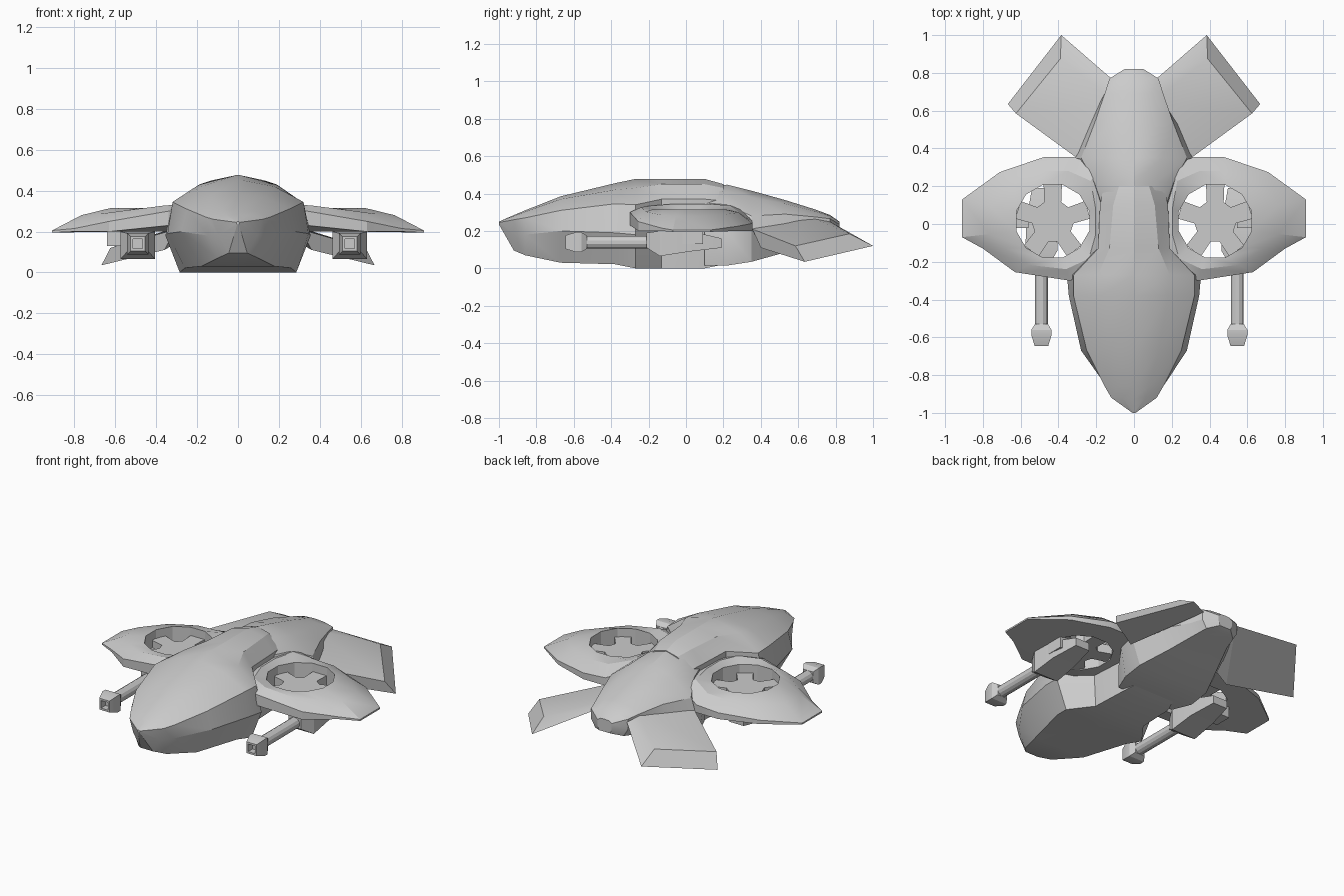
import bpy, bmesh
from math import cos, sin, radians

if "Cube" in bpy.data.objects:
    bpy.data.objects.remove(bpy.data.objects["Cube"])


def finish(bm, name, mirror=False):
    bmesh.ops.remove_doubles(bm, verts=bm.verts, dist=0.0005)
    bmesh.ops.recalc_face_normals(bm, faces=bm.faces)
    me = bpy.data.meshes.new(name)
    bm.to_mesh(me)
    bm.free()
    ob = bpy.data.objects.new(name, me)
    bpy.context.collection.objects.link(ob)
    if mirror:
        ob.modifiers.new("mirror", "MIRROR")
    bpy.ops.object.select_all(action="DESELECT")
    ob.select_set(True)
    bpy.context.view_layer.objects.active = ob
    bpy.ops.object.shade_smooth_by_angle(angle=radians(25))
    return ob


def loft(name, rings, closed=False, mirror=False):
    """Skin a list of equal-length point rings; cap the ends or close the tube."""
    bm = bmesh.new()
    vs = [[bm.verts.new(p) for p in r] for r in rings]
    n = len(vs[0])
    pairs = list(zip(vs, vs[1:])) + ([(vs[-1], vs[0])] if closed else [])
    for a, b in pairs:
        for i in range(n):
            j = (i + 1) % n
            bm.faces.new((a[i], a[j], b[j], b[i]))
    if not closed:
        bm.faces.new(vs[0])
        bm.faces.new(vs[-1])
    return finish(bm, name, mirror)


def hull_ring(y, top, shoulder, chine, side, bottom):
    right = [shoulder, chine, side, bottom]
    left = [(-x, z) for x, z in reversed(right)]
    pts = [(0, top)] + right + [(0, bottom[1])] + left
    return [(x, y, z) for x, z in pts]


def box_ring(x, y, hw, z0, z1):
    return [(x - hw, y, z0), (x + hw, y, z0), (x + hw, y, z1), (x - hw, y, z1)]


# Front hull with narrow waist
loft("front_hull", [hull_ring(*s) for s in [
    (-1.0, .25, (.004, .248), (.008, .245), (.008, .24), (.004, .235)),
    (-.92, .285, (.06, .28), (.12, .26), (.095, .18), (.045, .095)),
    (-.86, .31, (.08, .303), (.155, .27), (.145, .18), (.10, .07)),
    (-.67, .385, (.13, .37), (.25, .31), (.28, .20), (.18, .03)),
    (-.38, .455, (.18, .42), (.32, .345), (.345, .19), (.26, .022)),
    (-.27, .478, (.19, .43), (.32, .34), (.355, .18), (.285, .0)),
    (-.13, .478, (.13, .45), (.19, .37), (.19, .20), (.18, .0)),
    (.10, .478, (.11, .45), (.18, .37), (.175, .20), (.17, .0)),
    (.20, .45, (.08, .43), (.16, .36), (.15, .20), (.14, .02))]])

# Rear hull tapering to the tail
loft("rear_hull", [hull_ring(*s) for s in [
    (.10, .44, (.09, .42), (.17, .35), (.20, .16), (.20, .015)),
    (.22, .447, (.12, .41), (.21, .34), (.28, .20), (.25, .015)),
    (.35, .415, (.15, .38), (.28, .28), (.31, .20), (.25, .035)),
    (.53, .365, (.13, .345), (.21, .29), (.245, .20), (.18, .085)),
    (.69, .315, (.09, .305), (.155, .275), (.155, .20), (.12, .135)),
    (.77, .285, (.07, .28), (.13, .265), (.13, .20), (.10, .15)),
    (.82, .25, (.03, .248), (.05, .235), (.05, .20), (.04, .17))]])

# Wings with a round fan opening: (x, y, top z, bottom z) round the rim
CX, CY, R = .43, .015, .20
outline = [(.91, .13, .205, .195), (.71, .275, .225, .20), (.475, .355, .24, .20),
           (.32, .355, .25, .20), (.17, .30, .32, .20), (.17, .10, .335, .20),
           (.17, -.08, .335, .20), (.19, -.24, .315, .20), (.34, -.30, .30, .23),
           (.63, -.255, .25, .20), (.80, -.13, .215, .20), (.91, -.07, .205, .195)]
angles = [15, 45, 75, 105, 135, 165, 195, 225, 255, 285, 315, 345]
hole = [(CX + R * cos(radians(a)), CY + R * sin(radians(a))) for a in angles]
mid = [((h[0] + o[0]) / 2, (h[1] + o[1]) / 2, (.315 + o[2]) / 2 + .02)
       for h, o in zip(hole, outline)]
loft("wings", [[(x, y, .20) for x, y in hole],
               [(x, y, .315) for x, y in hole],
               mid,
               [(x, y, t) for x, y, t, b in outline],
               [(x, y, b) for x, y, t, b in outline]], closed=True, mirror=True)

# Five-bladed fans inside the openings
fan = []
for k in range(5):
    for off, r in ((-24, .11), (-14, .20), (14, .20), (24, .11)):
        a = radians(18 + 72 * k + off)
        fan.append((CX + r * cos(a), CY + r * sin(a)))
loft("fans", [[(x, y, z) for x, y in fan] for z in (.205, .262)], mirror=True)

# Slanted tail fins: inner end, outer end
loft("tail_fins", [
    [(.09, .64, .285), (.31, .355, .21), (.36, .40, .11), (.12, .77, .25)],
    [(.39, .875, .185), (.625, .585, .12), (.668, .635, .035), (.385, 1.0, .12)]],
    mirror=True)

# Gun pods, barrels and muzzles under each wing
for side, gx, px in (("left", -.49, -.60), ("right", .547, .588)):
    loft(side + "_gun_pod", [box_ring(gx, *s) for s in [
        (-.21, .045, .11, .19), (-.14, .085, .065, .20),
        (.02, .08, .09, .20), (.19, .05, .11, .16)]])
    loft(side + "_barrel", [
        [(gx + .035 * cos(radians(15 + 30 * i)), y, .14 + .035 * sin(radians(15 + 30 * i)))
         for i in range(12)] for y in (-.54, -.18)])
    loft(side + "_muzzle", [box_ring(gx, y, h, .14 - h, .14 + h) for y, h in [
        (-.53, .035), (-.56, .053), (-.59, .053), (-.645, .036),
        (-.645, .024), (-.60, .024)]])
    loft(side + "_pod_strut", [box_ring(px, y, .042, .13, .215) for y in (-.02, .09)])
